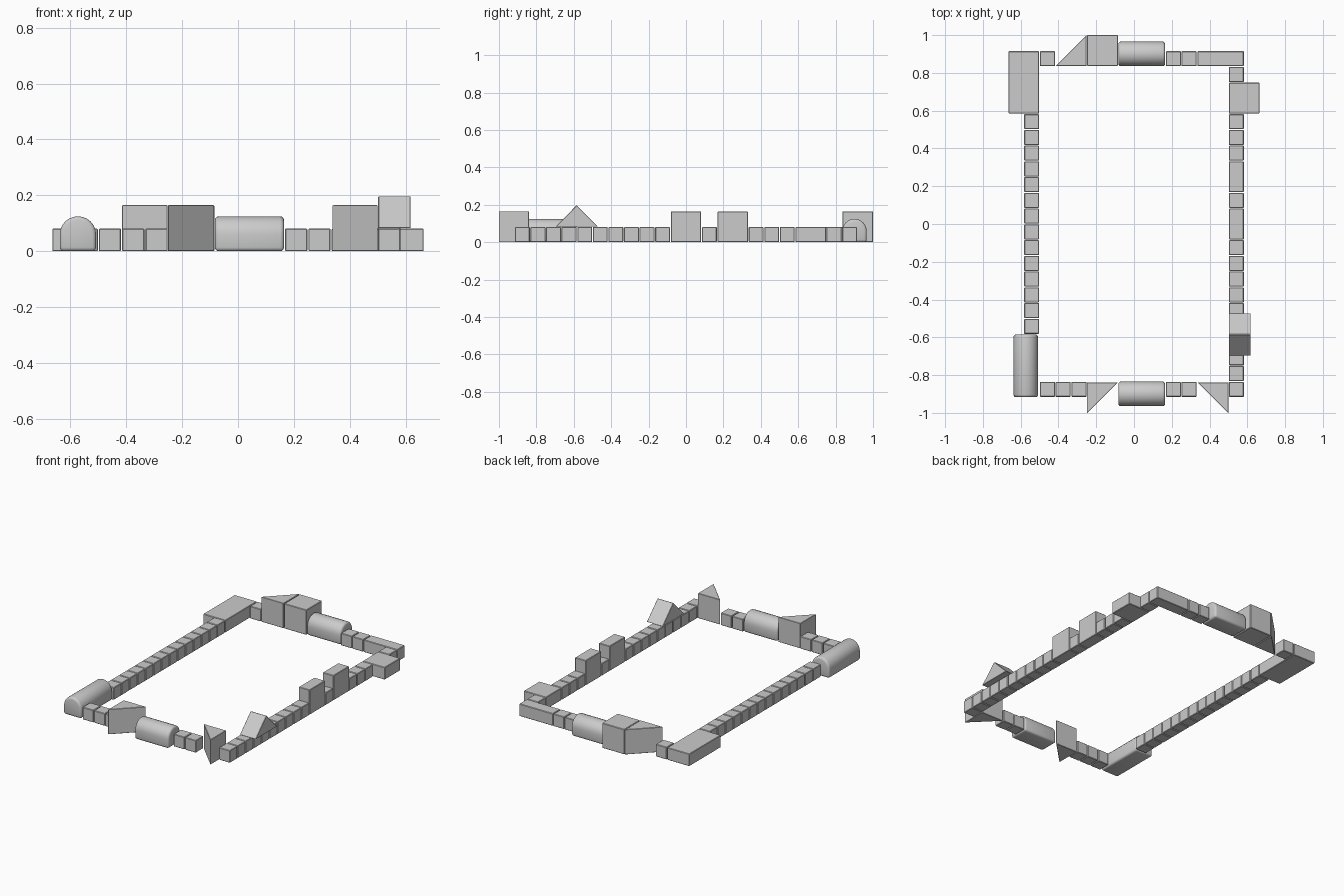
import bpy, bmesh, math
from mathutils import Vector

if "Cube" in bpy.data.objects:
    bpy.data.objects.remove(bpy.data.objects["Cube"])

U = 1 / 12        # one brick unit
GAP = 0.002       # joint clearance


def prism(name, base, direction, bevel, segments=1, smooth=False):
    """Extrude a planar outline along a direction and soften the edges."""
    bm = bmesh.new()
    face = bm.faces.new([bm.verts.new(p) for p in base])
    ext = bmesh.ops.extrude_face_region(bm, geom=[face])
    bmesh.ops.translate(bm, vec=Vector(direction),
                        verts=[g for g in ext["geom"] if isinstance(g, bmesh.types.BMVert)])
    bmesh.ops.recalc_face_normals(bm, faces=bm.faces)
    sharp = [e for e in bm.edges if e.calc_face_angle(0) > math.radians(40)]
    bmesh.ops.bevel(bm, geom=sharp, offset=bevel, segments=segments,
                    profile=0.5, affect='EDGES')
    bmesh.ops.recalc_face_normals(bm, faces=bm.faces)
    mesh = bpy.data.meshes.new(name)
    bm.to_mesh(mesh)
    bm.free()
    ob = bpy.data.objects.new(name, mesh)
    bpy.context.collection.objects.link(ob)
    if smooth:
        bpy.ops.object.select_all(action='DESELECT')
        ob.select_set(True)
        bpy.context.view_layer.objects.active = ob
        bpy.ops.object.shade_smooth_by_angle(angle=math.radians(35))
    return ob


def block(name, x0, x1, y0, y1, h=1):
    """Box brick with limits in brick units."""
    a, b = x0 * U + GAP, x1 * U - GAP
    c, d = y0 * U + GAP, y1 * U - GAP
    prism(name, [(a, c, 0), (b, c, 0), (b, d, 0), (a, d, 0)], (0, 0, h * U - GAP), 0.003)


def wedge(name, pts):
    """Upright triangular brick."""
    prism(name, [(x, y, 0) for x, y in pts], (0, 0, 0.165), 0.002)


def arch(name, centre, start, end, along):
    """Round-topped brick lying along x or y."""
    r = 0.065
    prof = [(-r, 0), (r, 0)] + [(r * math.cos(math.pi * i / 12), 0.06 + r * math.sin(math.pi * i / 12))
                                for i in range(13)]
    if along == 'x':
        base, d = [(start, centre + s, z) for s, z in prof], (end - start, 0, 0)
    else:
        base, d = [(centre + s, start, z) for s, z in prof], (0, end - start, 0)
    prism(name, base, d, 0.014, 3, True)


# Left wall of single bricks
for i in range(-7, 7):
    block("left_wall_brick", -7, -6, i, i + 1)
block("left_back_slab", -8, -6, 7, 11)
arch("left_front_arch", -0.573, -0.917, -0.585, 'y')

# Right wall: single bricks, two tall bricks and a wide slab
for i in [*range(-11, -1), 1, 4, 5, 6, 9]:
    block("right_wall_brick", 6, 7, i, i + 1)
block("right_tall_brick_middle", 6, 7, -1, 1, 2)
block("right_tall_brick_back", 6, 7, 2, 4, 2)
block("right_wide_slab", 6, 8, 7, 9)

# Roof brick sitting on the right wall
prism("roof_brick", [(0.502, -0.698, U), (0.502, -0.472, U), (0.502, -0.585, 0.197)],
      (0.116, 0, 0), 0.002)

# Back row
block("back_brick", -6, -5, 10, 11)
wedge("back_wedge", [(-0.416, 0.836), (-0.252, 0.836), (-0.252, 1.0)])
prism("back_cube", [(-0.248, 0.836, 0), (-0.085, 0.836, 0), (-0.085, 1, 0), (-0.248, 1, 0)],
      (0, 0, 0.165), 0.003)
arch("back_arch", 0.901, -0.083, 0.165, 'x')
for i in (2, 3):
    block("back_brick", i, i + 1, 10, 11)
block("back_long_brick", 4, 7, 10, 11)

# Front row
for i in (-6, -5, -4, 2, 3):
    block("front_brick", i, i + 1, -11, -10)
wedge("front_wedge_left", [(-0.25, -0.839), (-0.25, -1.002), (-0.087, -0.839)])
wedge("front_wedge_right", [(0.337, -0.839), (0.5, -1.002), (0.5, -0.839)])
arch("front_arch", -0.899, -0.083, 0.165, 'x')
